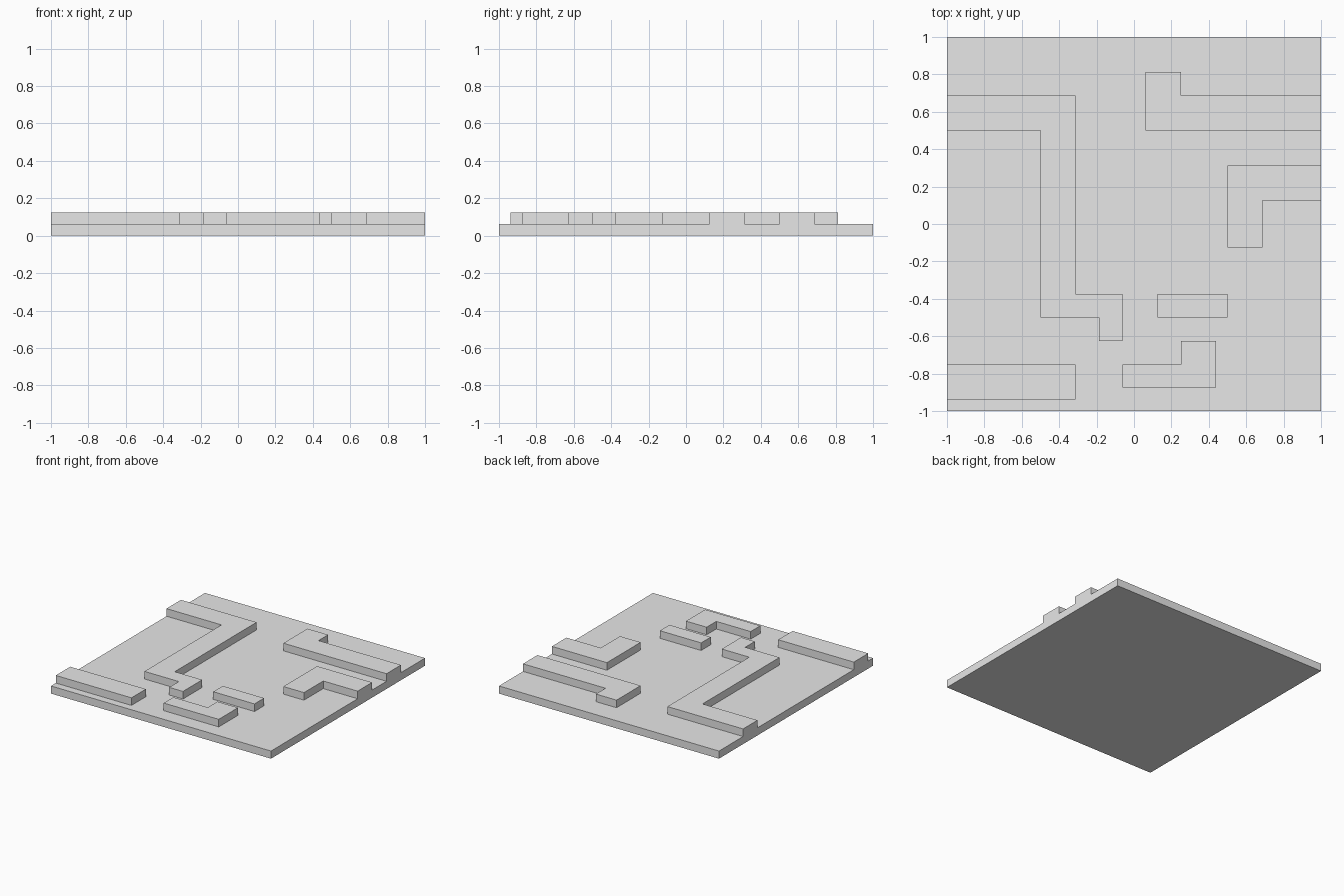
import bpy
import bmesh
from mathutils import Matrix, Vector

cube = bpy.data.objects.get("Cube")
if cube:
    bpy.data.objects.remove(cube, do_unlink=True)

U = 1 / 16  # one grid unit; the board is 32 x 32 units and one unit thick

# Raised walls as runs of rectangles (x0, x1, y0, y1) in grid units
WALLS = {
    "long_winding_wall": [(-16, -5, 8, 11), (-8, -5, -8, 8),
                          (-5, -1, -8, -6), (-3, -1, -10, -8)],
    "front_left_bar": [(-16, -5, -15, -12)],
    "back_wall": [(1, 16, 8, 11), (1, 4, 11, 13)],
    "side_wall": [(8, 16, 2, 5), (8, 11, -2, 2)],
    "short_bar": [(2, 8, -8, -6)],
    "front_corner_wall": [(-1, 7, -14, -12), (4, 7, -12, -10)],
}
RECTS = [r for run in WALLS.values() for r in run]


def is_raised(face):
    c = face.calc_center_median() / U
    return face.normal.z > 0.9 and any(
        x0 < c.x < x1 and y0 < c.y < y1 for x0, x1, y0, y1 in RECTS)


# Base slab
bm = bmesh.new()
bmesh.ops.create_cube(bm, size=1, matrix=Matrix.Translation((0, 0, U / 2))
                      @ Matrix.Diagonal((2, 2, U, 1)))

# Cut the slab along the wall outlines
for axis, first in ((Vector((1, 0, 0)), 0), (Vector((0, 1, 0)), 2)):
    lines = {v for r in RECTS for v in r[first:first + 2] if abs(v) < 16}
    for v in sorted(lines):
        bmesh.ops.bisect_plane(bm, geom=bm.verts[:] + bm.edges[:] + bm.faces[:],
                               plane_co=axis * v * U, plane_no=axis)
bm.normal_update()

# Raise the walls out of the slab
raised = [f for f in bm.faces if is_raised(f)]
new = bmesh.ops.extrude_face_region(bm, geom=raised)["geom"]
bmesh.ops.translate(bm, vec=(0, 0, U),
                    verts=[g for g in new if isinstance(g, bmesh.types.BMVert)])

# Clean up flat areas
bmesh.ops.recalc_face_normals(bm, faces=bm.faces[:])
bmesh.ops.dissolve_limit(bm, angle_limit=0.01, verts=bm.verts[:], edges=bm.edges[:])

mesh = bpy.data.meshes.new("board_with_raised_walls")
bm.to_mesh(mesh)
bm.free()

# Plain grey
grey = bpy.data.materials.new("plain_grey")
grey.use_nodes = True
colour = (0.8, 0.8, 0.8, 1)
grey.diffuse_color = colour
grey.node_tree.nodes["Principled BSDF"].inputs["Base Color"].default_value = colour
mesh.materials.append(grey)

board = bpy.data.objects.new("board_with_raised_walls", mesh)
bpy.context.collection.objects.link(board)
